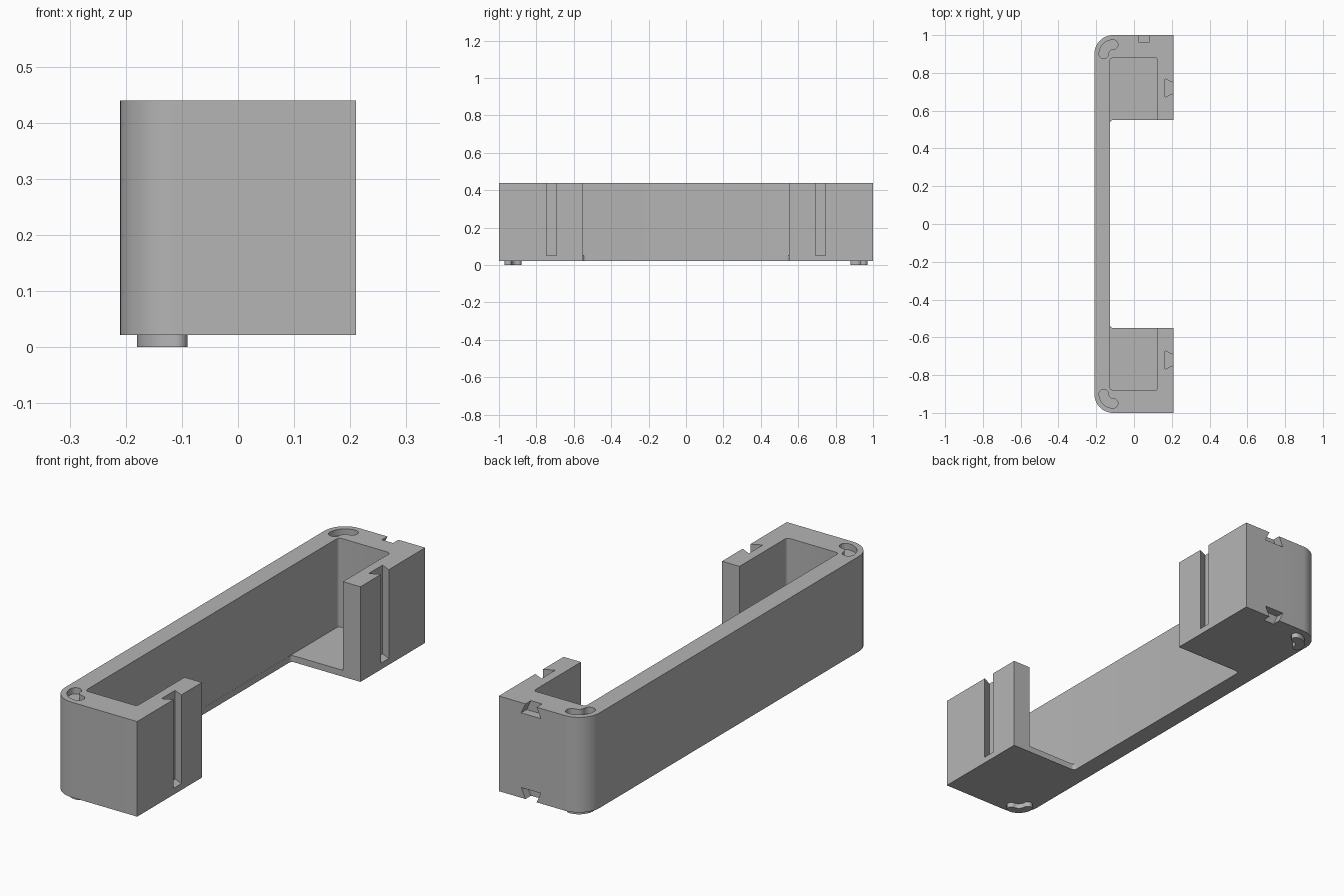
import bpy, bmesh
from math import sin, cos, pi
from mathutils import Vector

cube = bpy.data.objects.get("Cube")
if cube:
    bpy.data.objects.remove(cube, do_unlink=True)

grey = bpy.data.materials.new("light grey")
grey.use_nodes = True
grey.diffuse_color = (0.46, 0.46, 0.46, 1)
grey.node_tree.nodes["Principled BSDF"].inputs["Base Color"].default_value = (0.46, 0.46, 0.46, 1)

BOTTOM, FLOOR, TOP = 0.022, 0.05, 0.44


def prism(name, points, sweep):
    """Closed solid from a planar 3D outline swept along a vector."""
    bm = bmesh.new()
    face = bm.faces.new([bm.verts.new(p) for p in points])
    swept = bmesh.ops.extrude_face_region(bm, geom=[face])
    moved = [v for v in swept["geom"] if isinstance(v, bmesh.types.BMVert)]
    bmesh.ops.translate(bm, verts=moved, vec=Vector(sweep))
    bmesh.ops.recalc_face_normals(bm, faces=bm.faces[:])
    mesh = bpy.data.meshes.new(name)
    bm.to_mesh(mesh)
    bm.free()
    mesh.materials.append(grey)
    obj = bpy.data.objects.new(name, mesh)
    bpy.context.collection.objects.link(obj)
    return obj


def arc(cx, cy, r, start, end, steps=12):
    span = (end - start) / steps
    return [(cx + r * cos(start + span * i), cy + r * sin(start + span * i)) for i in range(steps + 1)]


def slab(name, outline, z0, z1):
    return prism(name, [(x, y, z0) for x, y in outline], (0, 0, z1 - z0))


def left_rounded(x0, x1, y, r):
    """Rectangle outline with both corners on its -x side rounded."""
    return ([(x1, -y), (x1, y)] + arc(x0 + r, y - r, r, pi / 2, pi)
            + arc(x0 + r, r - y, r, pi, 1.5 * pi))


def kidney(side, half_width):
    """Bent slot outline following a rounded corner."""
    r, bend = half_width, 0.05
    pts = arc(0, 0, bend + r, pi / 2, pi)
    pts += arc(-bend, 0, r, pi, 2 * pi)[1:]
    pts += arc(0, 0, bend - r, pi, pi / 2)[1:]
    pts += arc(0, bend, r, -pi / 2, pi / 2)[:0:-1][::-1][:-1]
    return [(x - 0.11, side * (y + 0.9)) for x, y in pts]


def dovetail(depth):
    """(across, outward) outline with a neck poking past the surface."""
    m, w = 0.027, 0.048
    return [(-m, 0.02), (-m, 0), (-w, -depth), (w, -depth), (m, 0), (m, 0.02)]


def cut(target, cutter):
    cutter.hide_render = True
    mod = target.modifiers.new("cut", "BOOLEAN")
    mod.operation, mod.solver, mod.object = "DIFFERENCE", "EXACT", cutter
    bpy.ops.object.select_all(action="DESELECT")
    bpy.context.view_layer.objects.active = target
    target.select_set(True)
    bpy.ops.object.modifier_apply(modifier=mod.name)
    bpy.data.objects.remove(cutter, do_unlink=True)


# Bracket body: rounded block, hollowed, then opened between the two ends
body = slab("bracket_body", left_rounded(-0.21, 0.21, 1.0, 0.1), BOTTOM, TOP)
r, x0, x1, y = 0.015, -0.127, 0.125, 0.88
hollow = (arc(x1 - r, y - r, r, 0, pi / 2, 6) + arc(x0 + r, y - r, r, pi / 2, pi, 6)
          + arc(x0 + r, r - y, r, pi, 1.5 * pi, 6) + arc(x1 - r, r - y, r, -pi / 2, 0, 6))
cut(body, slab("hollow_cutter", hollow, FLOOR, 0.6))
cut(body, slab("opening_cutter", left_rounded(-0.1265, 0.4, 0.55, r), -0.1, 0.7))

# Upright dovetail slots on the open side, and sockets over the corners
for side in (-1, 1):
    slot = [(0.21 + v, side * 0.72 + u, FLOOR) for u, v in dovetail(0.045)]
    cut(body, prism("slot_cutter", slot, (0, 0, 0.6)))
    cut(body, slab("socket_cutter", kidney(side, 0.025), TOP - 0.027, 0.6))

# Dovetail notches in the back face, at the top and bottom edges
for edge, way in ((TOP, 1), (BOTTOM, -1)):
    notch = [(0.053 + u, 0.962, edge + way * v) for u, v in dovetail(0.045)]
    cut(body, prism("notch_cutter", notch, (0, 0.2, 0)))

# Locating pegs under the rounded corners
parts = [body]
for side, label in ((-1, "front"), (1, "back")):
    parts.append(slab(label + "_peg", kidney(side, 0.02), 0, BOTTOM + 0.005))

bpy.ops.object.select_all(action="DESELECT")
for obj in parts:
    obj.select_set(True)
bpy.context.view_layer.objects.active = body
bpy.ops.object.shade_smooth_by_angle(angle=pi / 6)
